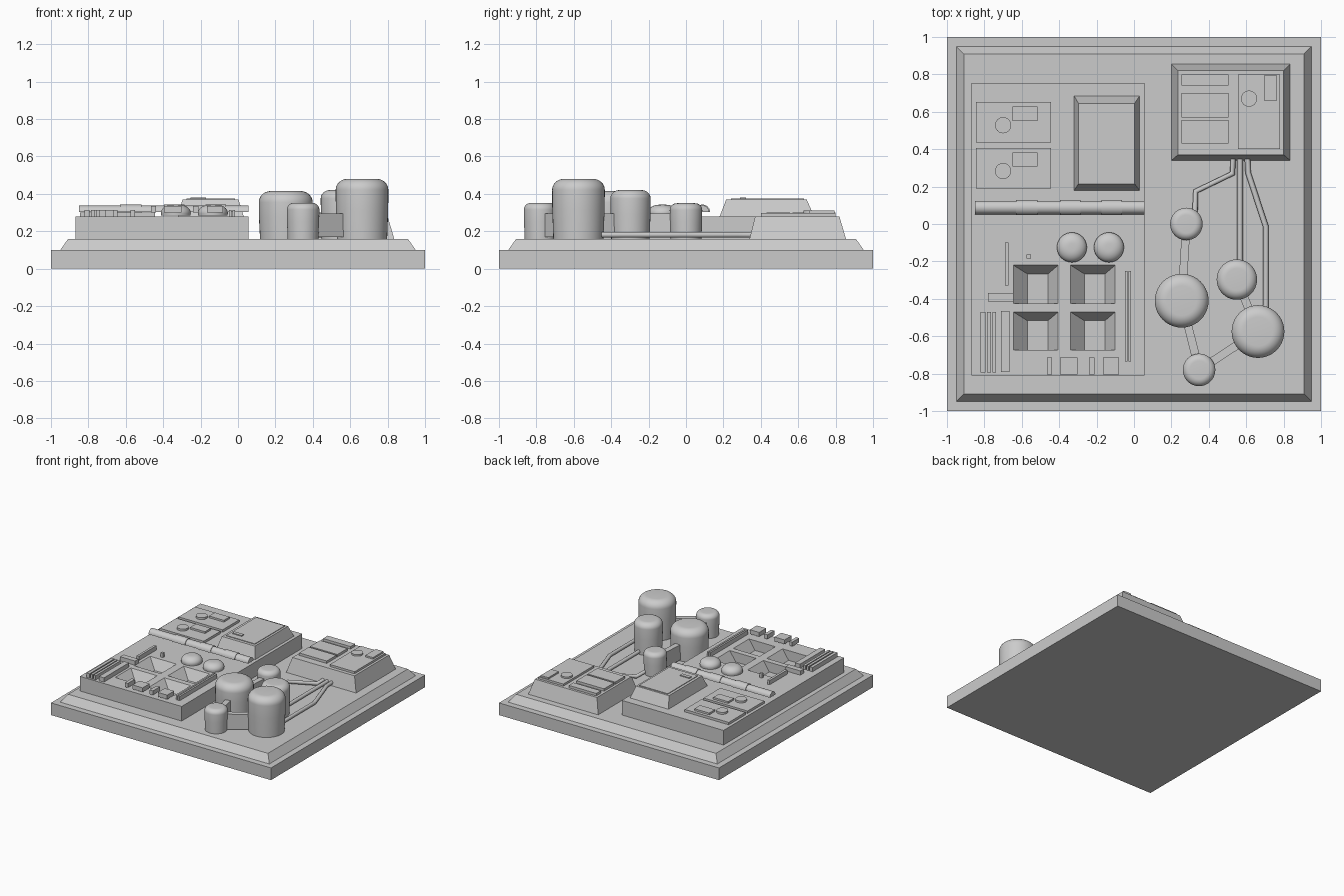
import bpy, bmesh, math
from mathutils import Vector

if "Cube" in bpy.data.objects:
    bpy.data.objects.remove(bpy.data.objects["Cube"])


def finish(name, bm, smooth=False):
    bmesh.ops.recalc_face_normals(bm, faces=bm.faces)
    me = bpy.data.meshes.new(name)
    bm.to_mesh(me)
    bm.free()
    ob = bpy.data.objects.new(name, me)
    bpy.context.collection.objects.link(ob)
    if smooth:
        bpy.ops.object.select_all(action='DESELECT')
        ob.select_set(True)
        bpy.context.view_layer.objects.active = ob
        bpy.ops.object.shade_smooth_by_angle(angle=math.radians(35))
    return ob


def add_loft(bm, low, high, z0, z1):
    """Prism between two rectangles given as (x0, x1, y0, y1)."""
    rings = []
    for (x0, x1, y0, y1), z in ((low, z0), (high, z1)):
        rings.append([bm.verts.new((x, y, z)) for x, y in
                      ((x0, y0), (x1, y0), (x1, y1), (x0, y1))])
    a, b = rings
    bm.faces.new(a[::-1])
    bm.faces.new(b)
    for i in range(4):
        j = (i + 1) % 4
        bm.faces.new((a[i], a[j], b[j], b[i]))


def loft(name, low, high, z0, z1):
    bm = bmesh.new()
    add_loft(bm, low, high, z0, z1)
    return finish(name, bm)


def box(name, rect, z0, z1):
    return loft(name, rect, rect, z0, z1)


def lathe(name, x, y, profile, n=40):
    """Revolved solid from (radius, z) points, capped at both ends."""
    bm = bmesh.new()
    rings = [[bm.verts.new((x + r * math.cos(2 * math.pi * i / n),
                            y + r * math.sin(2 * math.pi * i / n), z))
              for i in range(n)] for r, z in profile]
    for a, b in zip(rings, rings[1:]):
        for i in range(n):
            j = (i + 1) % n
            bm.faces.new((a[i], a[j], b[j], b[i]))
    bm.faces.new(rings[0][::-1])
    bm.faces.new(rings[-1])
    return finish(name, bm, True)


def rounded(r, z0, z1, rr, rz, taper=1.0, n=8):
    """Cylinder profile with an elliptical shoulder."""
    pts = [(r * taper, z0), (r, z0 + (z1 - rz - z0) * 0.6)]
    for i in range(n + 1):
        t = math.pi / 2 * i / n
        pts.append((r - rr + rr * math.cos(t) * 0.999 + 0.001, z1 - rz + rz * math.sin(t)))
    return pts


# Base slab and bevelled deck
box("base_slab", (-1, 1, -1, 1), 0, 0.1)
loft("base_deck", (-.95, .95, -.95, .95), (-.908, .908, -.908, .908), 0.1, 0.16)

# Left platform with four sloped pits
platform = box("platform", (-.87, .055, -.81, .755), 0.16, 0.28)
bm = bmesh.new()
for x in (-.645, -.34):
    for y in (-.425, -.675):
        add_loft(bm, (x + .075, x + .175 + .01, y, y + .158),
                 (x, x + .24, y, y + .205), 0.20, 0.2805)
cutter = finish("pit_cutter", bm)
cutter.hide_render = True
mod = platform.modifiers.new("pits", 'BOOLEAN')
mod.object = cutter
mod.operation = 'DIFFERENCE'
mod.solver = 'EXACT'
bpy.context.view_layer.objects.active = platform
bpy.ops.object.modifier_apply(modifier="pits")
bpy.data.objects.remove(cutter)

# Hatch block on the platform
loft("hatch_block", (-.32, .03, .18, .685), (-.297, .003, .215, .645), 0.28, 0.37)
box("hatch_panel", (-.275, -.015, .24, .63), 0.368, 0.375)
box("hatch_handle", (-.255, -.17, .29, .32), 0.37, 0.382)

# Two control plates
for y in (.435, .19):
    box("control_plate", (-.845, -.445, y, y + .217), 0.28, 0.30)
    box("control_block", (-.65, -.515, y + .117, y + .192), 0.30, 0.315)
    lathe("control_knob", -.70, y + .093, [(.043, .30), (.043, .316)])

# Segmented half-round pipe
cuts = [-.85, -.63, -.515, -.395, -.285, -.175, -.065, .055]
for k, (x0, x1) in enumerate(zip(cuts, cuts[1:])):
    r = 0.041 if k % 2 else 0.036
    bm = bmesh.new()
    ends = [[bm.verts.new((x, .088 + r * math.cos(math.pi * i / 12),
                           .302 + r * math.sin(math.pi * i / 12)))
             for i in range(13)] for x in (x0, x1)]
    bm.faces.new(ends[0])
    bm.faces.new(ends[1][::-1])
    for i in range(13):
        j = (i + 1) % 13
        bm.faces.new((ends[0][i], ends[0][j], ends[1][j], ends[1][i]))
    finish("pipe_segment", bm, True)

# Domes
for x in (-.332, -.134):
    lathe("dome", x, -.125, rounded(.079, .285, .342, .06, .045))

# Small bars and blocks on the platform
for rect in [(-.82, -.795, -.795, -.47), (-.785, -.765, -.795, -.47),
             (-.757, -.737, -.795, -.47), (-.71, -.665, -.79, -.465),
             (-.69, -.67, -.33, -.10), (-.78, -.645, -.415, -.37),
             (-.575, -.552, -.185, -.163),
             (-.047, -.034, -.735, -.25), (-.029, -.015, -.735, -.25)]:
    box("platform_bar", rect, 0.28, 0.315)
for x0, x1 in ((-.465, -.438), (-.395, -.303), (-.24, -.21), (-.165, -.08)):
    box("platform_block", (x0, x1, -.805, -.715), 0.30, 0.335)

# Right-hand console
loft("console", (.20, .835, .34, .855), (.235, .80, .37, .82), 0.16, 0.28)
for y0, y1 in ((.74, .80), (.57, .70), (.43, .555)):
    box("console_panel", (.255, .505, y0, y1), 0.28, 0.30)
box("console_plate", (.555, .78, .40, .80), 0.28, 0.297)
lathe("console_knob", .615, .67, [(.043, .295), (.043, .31)])
box("console_block", (.695, .765, .66, .795), 0.295, 0.31)

# Tanks
tanks = {"a": (.28, 0, .086, .35), "b": (.255, -.41, .143, .415),
         "c": (.55, -.297, .107, .42), "d": (.663, -.575, .140, .48),
         "e": (.348, -.78, .086, .352)}
for x, y, r, top in tanks.values():
    lathe("tank", x, y, rounded(r, .158, top, r * .45, r * .42, .96))

# Connecting walls between tanks
for p, q in ("ab", "be", "ed", "dc"):
    a, b = Vector(tanks[p][:2]), Vector(tanks[q][:2])
    wall = box("tank_link", (0, (b - a).length, -.022, .022), 0.17, 0.295)
    wall.location = (a.x, a.y, 0)
    wall.rotation_euler.z = math.atan2(b.y - a.y, b.x - a.x)

# Cables from console to tanks
for path in ([(.53, .37), (.527, .27), (.33, .175), (.325, .03)],
             [(.567, .37), (.567, -.25)],
             [(.605, .37), (.61, .275), (.705, -.015), (.705, -.48)]):
    cu = bpy.data.curves.new("cable", 'CURVE')
    cu.dimensions = '3D'
    cu.bevel_depth = 0.015
    cu.bevel_resolution = 3
    sp = cu.splines.new('POLY')
    sp.points.add(len(path) - 1)
    for pt, (x, y) in zip(sp.points, path):
        pt.co = (x, y, 0.181, 1)
    bpy.context.collection.objects.link(bpy.data.objects.new("cable", cu))
